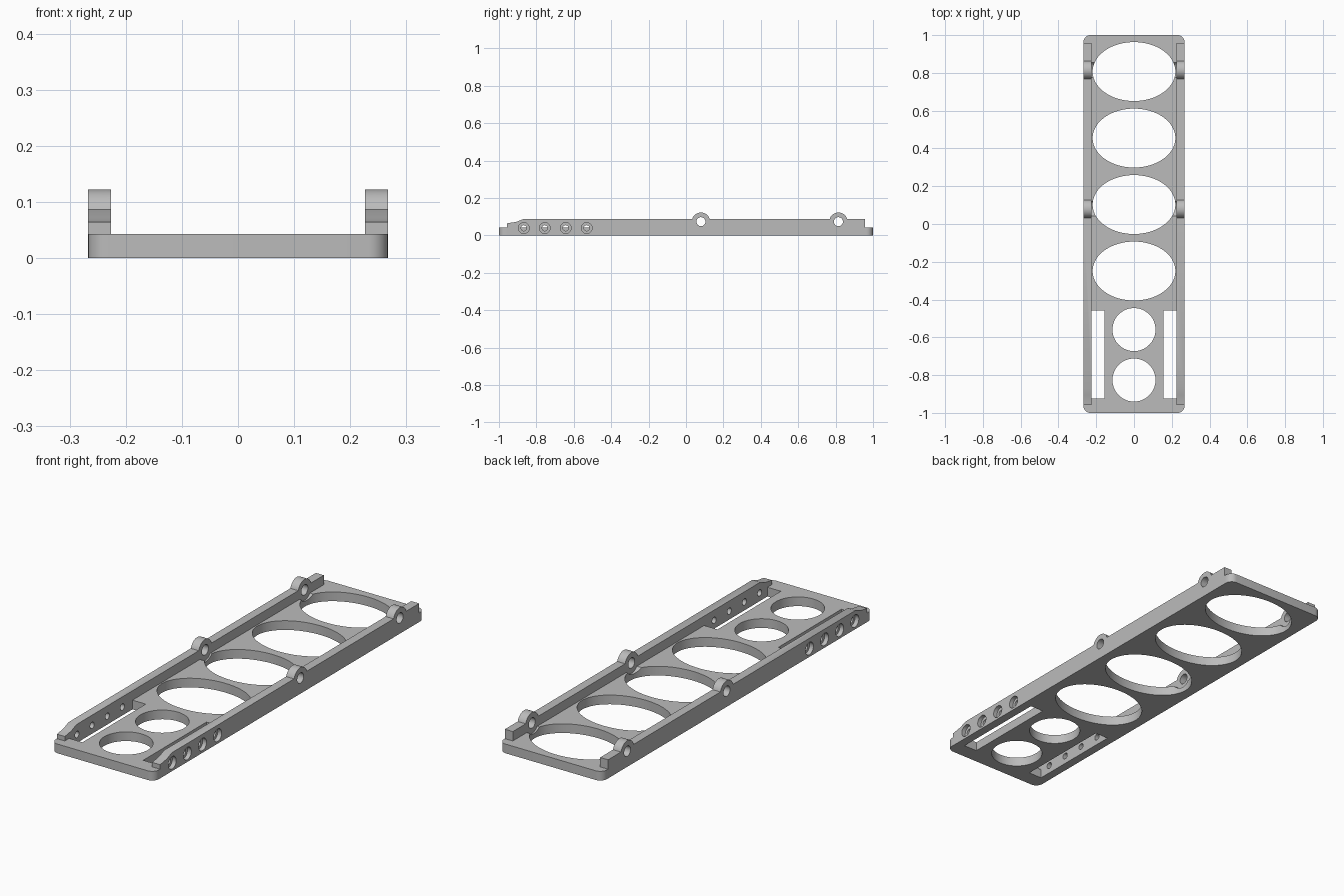
import bpy, bmesh
from math import sin, cos, pi, asin
from mathutils import Matrix

cube = bpy.data.objects.get("Cube")
if cube:
    bpy.data.objects.remove(cube, do_unlink=True)

HALF_W, INNER = 0.267, 0.226      # outer side and inner face of the rails
PLATE_H, RAIL_H = 0.043, 0.087
EAR_Y, EAR_Z, EAR_R = (0.08, 0.815), 0.073, 0.049

grey = bpy.data.materials.new("light grey")
grey.use_nodes = True
colour = (0.5, 0.5, 0.5, 1)
grey.diffuse_color = colour
grey.node_tree.nodes["Principled BSDF"].inputs["Base Color"].default_value = colour


def prism(name, points, start, end, axis="z"):
    """Extrude a 2D outline: (x, y) along z, or (y, z) along x."""
    bm = bmesh.new()
    place = (lambda a, b: (a, b, start)) if axis == "z" else (lambda a, b: (start, a, b))
    face = bm.faces.new([bm.verts.new(place(a, b)) for a, b in points])
    moved = bmesh.ops.extrude_face_region(bm, geom=[face])["geom"]
    step = (0, 0, end - start) if axis == "z" else (end - start, 0, 0)
    bmesh.ops.translate(bm, vec=step, verts=[v for v in moved if isinstance(v, bmesh.types.BMVert)])
    bmesh.ops.recalc_face_normals(bm, faces=bm.faces)
    mesh = bpy.data.meshes.new(name)
    bm.to_mesh(mesh)
    bm.free()
    mesh.materials.append(grey)
    obj = bpy.data.objects.new(name, mesh)
    bpy.context.collection.objects.link(obj)
    return obj


def oval(a, b, ra, rb, n=64):
    return [(a + ra * cos(2 * pi * i / n), b + rb * sin(2 * pi * i / n)) for i in range(n)]


def combine(target, tool, operation):
    """Apply a boolean and remove the tool object."""
    mod = target.modifiers.new("combine", "BOOLEAN")
    mod.operation, mod.solver, mod.object = operation, "EXACT", tool
    bpy.context.view_layer.objects.active = target
    bpy.ops.object.modifier_apply(modifier=mod.name)
    bpy.data.objects.remove(tool, do_unlink=True)


def cut(target, points, start, end, axis="z"):
    combine(target, prism("cutter", points, start, end, axis), "DIFFERENCE")


# Rounded base plate
r, outline = 0.035, []
for quarter, (sx, sy) in enumerate([(1, 1), (-1, 1), (-1, -1), (1, -1)]):
    for i in range(9):
        t = (quarter + i / 8) * pi / 2
        outline.append((sx * (HALF_W - r) + r * cos(t), sy * (1 - r) + r * sin(t)))
frame = prism("tray_frame", outline, 0, PLATE_H)

# Side rail outline with rounded ears along its top edge
profile = [(0.957, 0), (0.957, RAIL_H)]
a0 = asin((RAIL_H - EAR_Z) / EAR_R)
for y in reversed(EAR_Y):
    for i in range(25):
        t = a0 + (pi - 2 * a0) * i / 24
        profile.append((y + EAR_R * cos(t), EAR_Z + EAR_R * sin(t)))
profile += [(-0.87, RAIL_H), (-0.907, 0.072), (-0.957, 0.064), (-0.957, 0)]
for side in (-1, 1):
    combine(frame, prism("rail", profile, side * INNER, side * HALF_W, "x"), "UNION")

# Large oval openings and two round ones
for i in range(4):
    cut(frame, oval(0, 0.807 - 0.352 * i, 0.219, 0.156, 96), -0.1, 0.2)
for y in (-0.559, -0.826):
    cut(frame, oval(0, y, 0.114, 0.114), -0.1, 0.2)

for side in (-1, 1):
    # Long slot beside the rail
    x0, x1 = side * 0.157, side * INNER
    cut(frame, [(x0, -0.925), (x1, -0.925), (x1, -0.457), (x0, -0.457)], -0.1, 0.2)
    # Ear holes with clearance recesses in the plate
    for y in EAR_Y:
        cut(frame, oval(y, EAR_Z, EAR_R, EAR_R), side * 0.195, side * INNER, "x")
        cut(frame, oval(y, EAR_Z, 0.024, 0.024, 48), side * 0.2, side * 0.3, "x")
    # Counterbored screw holes
    for i in range(4):
        y = -0.867 + 0.112 * i
        cut(frame, oval(y, 0.039, 0.029, 0.029, 32), side * 0.247, side * 0.3, "x")
        cut(frame, oval(y, 0.039, 0.015, 0.015, 32), side * 0.2, side * 0.3, "x")

# Smooth the curved walls, keep the edges sharp
bpy.ops.object.select_all(action="DESELECT")
frame.select_set(True)
bpy.context.view_layer.objects.active = frame
bpy.ops.object.shade_smooth_by_angle()
